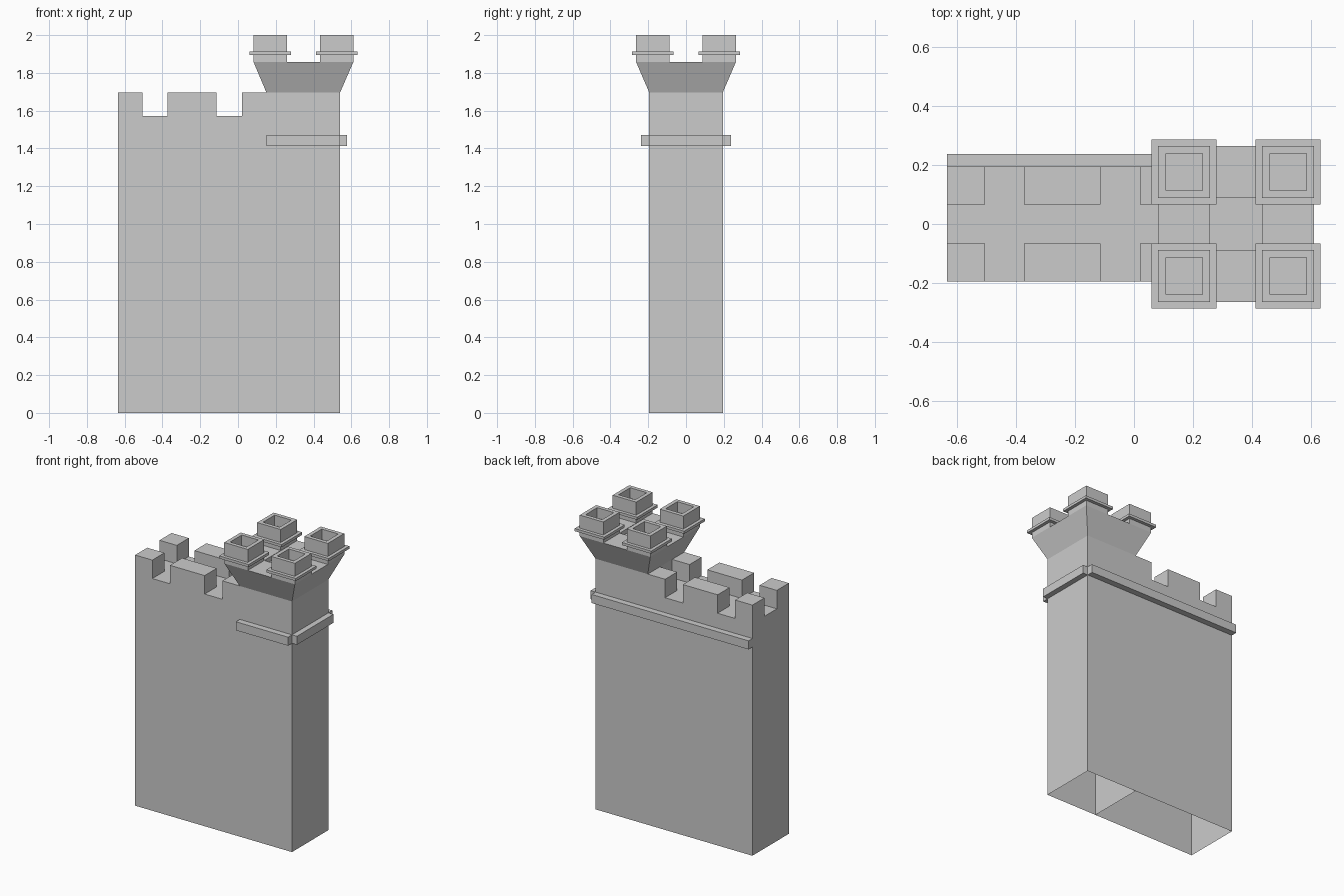
import bpy, bmesh

if "Cube" in bpy.data.objects:
    bpy.data.objects.remove(bpy.data.objects["Cube"])

W = 0.195            # half depth of the wall
X0, X1, X2 = -0.634, 0.15, 0.541   # wall start, tower start, tower end
FLOOR, TOP, CAP = 1.572, 1.697, 1.858


def finish(name, bm):
    bmesh.ops.recalc_face_normals(bm, faces=bm.faces)
    me = bpy.data.meshes.new(name)
    bm.to_mesh(me)
    bm.free()
    ob = bpy.data.objects.new(name, me)
    bpy.context.collection.objects.link(ob)
    return ob


def rect(bm, x0, x1, y0, y1, z):
    return [bm.verts.new(p) for p in ((x0, y0, z), (x1, y0, z), (x1, y1, z), (x0, y1, z))]


def bridge(bm, a, b, skip=()):
    for i in range(4):
        if i not in skip:
            j = (i + 1) % 4
            bm.faces.new((a[i], a[j], b[j], b[i]))


def box(name, x, y, z, bottom=True, skip=()):
    bm = bmesh.new()
    a, b = rect(bm, *x, *y, z[0]), rect(bm, *x, *y, z[1])
    bridge(bm, a, b, skip)
    bm.faces.new(b)
    if bottom:
        bm.faces.new(a[::-1])
    return finish(name, bm)


# Hollow wall, open underneath; the tower supplies its right side
box("main_wall", (X0, X1), (-W, W), (0, FLOOR), bottom=False, skip=(1,))

# Battlements along both long sides
for side, y in (("front", (-W, -0.066)), ("back", (0.066, W))):
    for i, x in enumerate(((X0, -0.505), (-0.373, -0.113), (0.02, X1))):
        box(f"merlon_{side}_{i}", x, y, (FLOOR, TOP), bottom=False)

# Tower shaft with flared cap and a three by three top, centre sunk
fx = [0.082 + 0.1763 * i for i in range(4)]
fy = [-0.2645 + 0.1763 * i for i in range(4)]
bm = bmesh.new()
rings = [rect(bm, X1, X2, -W, W, z) for z in (0, TOP)]
rings.append(rect(bm, fx[0], fx[3], fy[0], fy[3], CAP))
bridge(bm, rings[0], rings[1])
bridge(bm, rings[1], rings[2])
for i in range(3):
    for j in range(3):
        if (i, j) != (1, 1):
            bm.faces.new(rect(bm, fx[i], fx[i + 1], fy[j], fy[j + 1], CAP))
rim = rect(bm, fx[1], fx[2], fy[1], fy[2], CAP)
sunk = rect(bm, fx[1], fx[2], fy[1], fy[2], CAP - 0.03)
bridge(bm, rim, sunk)
bm.faces.new(sunk)
bmesh.ops.remove_doubles(bm, verts=bm.verts, dist=1e-4)
finish("tower", bm)

# Four hollow chimney pots, each with a thin collar
for i in (0, 2):
    for j in (0, 2):
        x, y = (fx[i], fx[i + 1]), (fy[j], fy[j + 1])
        bm = bmesh.new()
        t = 0.026
        loops = [rect(bm, *x, *y, CAP), rect(bm, *x, *y, 2.0)]
        loops += [rect(bm, x[0] + t, x[1] - t, y[0] + t, y[1] - t, z) for z in (2.0, 1.93)]
        for a, b in zip(loops, loops[1:]):
            bridge(bm, a, b)
        bm.faces.new(loops[-1])
        finish(f"chimney_{i}{j}", bm)
        c = 0.022
        box(f"collar_{i}{j}", (x[0] - c, x[1] + c), (y[0] - c, y[1] + c), (1.894, 1.912))

# String course strips, leaving notched corners
B = 0.237
Z = (1.413, 1.471)
box("band_front", (X1, X2), (-B, -W), Z)
box("band_right", (X2, 0.578), (-W, W), Z)
box("band_back", (X0, X2), (W, B), Z)
